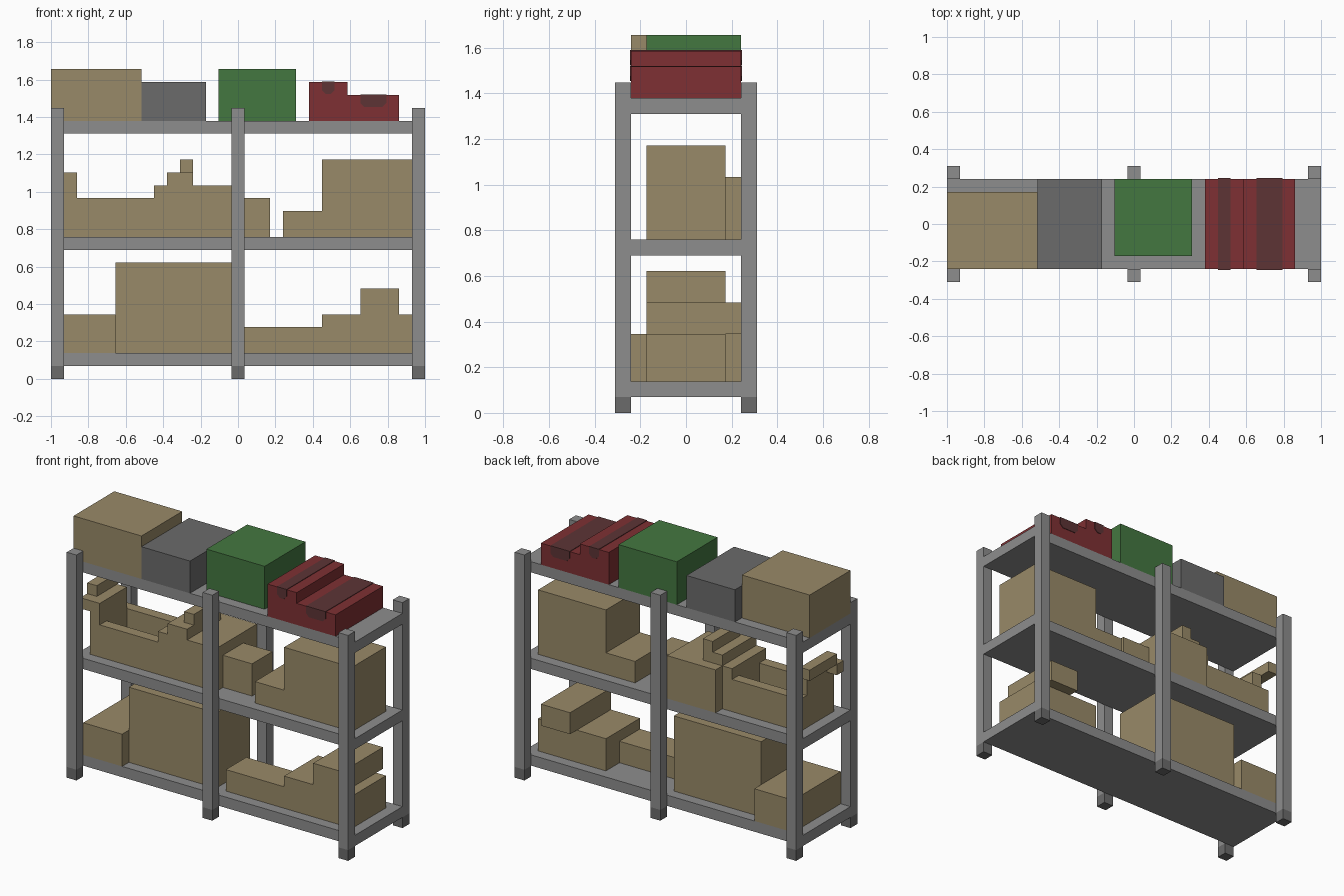
import bpy, bmesh

U = 2 / 29                      # one grid unit; the rack is 29 x 9 x 24 units
old = bpy.data.objects.get("Cube")
if old:
    bpy.data.objects.remove(old, do_unlink=True)


def material(name, rgb):
    lin = [((c / 255 + 0.055) / 1.055) ** 2.4 for c in rgb] + [1.0]
    m = bpy.data.materials.new(name)
    m.use_nodes = True
    m.diffuse_color = lin
    bsdf = next(n for n in m.node_tree.nodes if n.type == 'BSDF_PRINCIPLED')
    bsdf.inputs["Base Color"].default_value = lin
    bsdf.inputs["Roughness"].default_value = 0.9
    return m


STEEL = material("steel grey", (141, 141, 141))
DARK = material("dark grey", (107, 107, 107))
TAN = material("cardboard tan", (153, 138, 104))
GREEN = material("crate green", (68, 119, 64))
RED = material("case red", (126, 48, 51))
STRAP = material("strap brown", (93, 52, 53))


def prism(name, mat, outline, y0, y1):
    """Extrude an x-z outline (grid units) from y0 to y1."""
    bm = bmesh.new()
    verts = [bm.verts.new(((x - 14.5) * U, (y0 - 4.5) * U, z * U)) for x, z in outline]
    face = bm.faces.new(verts)
    ext = bmesh.ops.extrude_face_region(bm, geom=[face])
    moved = [v for v in ext["geom"] if isinstance(v, bmesh.types.BMVert)]
    bmesh.ops.translate(bm, verts=moved, vec=(0, (y1 - y0) * U, 0))
    bmesh.ops.recalc_face_normals(bm, faces=bm.faces)
    mesh = bpy.data.meshes.new(name)
    bm.to_mesh(mesh)
    bm.free()
    mesh.materials.append(mat)
    ob = bpy.data.objects.new(name, mesh)
    bpy.context.collection.objects.link(ob)
    return ob


def box(name, mat, x0, x1, y0, y1, z0, z1):
    return prism(name, mat, [(x0, z0), (x1, z0), (x1, z1), (x0, z1)], y0, y1)


def stepped(name, mat, base, steps, y0, y1):
    """Stepped block: steps are (x start, x end, height), left to right."""
    outline = [(steps[-1][1], base), (steps[0][0], base)]
    for a, b, h in steps:
        outline += [(a, h), (b, h)]
    return prism(name, mat, outline, y0, y1)


# Rack: six posts with dark feet, three shelves
for i, x in enumerate((0, 14, 28)):
    for side, y in (("front", 0), ("back", 8)):
        box(f"{side}_post_{i + 1}", STEEL, x, x + 1, y, y + 1, 1, 21)
        box(f"{side}_foot_{i + 1}", DARK, x, x + 1, y, y + 1, 0, 1)
for label, z in (("bottom", 1), ("middle", 10), ("top", 19)):
    box(f"{label}_shelf", STEEL, 0, 29, 1, 8, z, z + 1)

# Top shelf goods
box("top_carton", TAN, 0, 7, 1, 7, 20, 24)
box("grey_box", DARK, 7, 12, 1, 8, 20, 23)
box("green_crate", GREEN, 13, 19, 2, 8, 20, 24)
stepped("red_cases", RED, 20, [(20, 23, 23), (23, 27, 22)], 1, 8)
for i, (a, b, top) in enumerate(((21, 22, 23), (24, 26, 22))):
    low, t, c = top - 0.93, 0.05, 0.3
    prism(f"case_strap_{i + 1}", STRAP,
          [(a, low + c), (a + c, low), (b - c, low), (b, low + c), (b, top + t), (a, top + t)],
          1 - t, 8 + t)

# Middle shelf, left bay: open tray with a raised end and stacked cartons
prism("tray_front", TAN, [(1, 11), (8, 11), (8, 14), (2, 14), (2, 16), (1, 16)], 2, 3)
box("tray_back", TAN, 1, 8, 6, 7, 11, 14)
box("tray_floor", TAN, 1, 8, 3, 6, 11, 12)
box("tray_headboard", TAN, 1, 2, 3, 6, 12, 16)
box("end_bar", TAN, 0, 1, 3, 7, 16, 17)
box("end_block", TAN, 0, 1, 2, 3, 15, 16)
stepped("step_cartons", TAN, 11, [(8, 9, 15), (9, 11, 16), (11, 14, 15)], 2, 7)
box("step_top_bar", TAN, 10, 11, 3, 7, 16, 17)
box("rear_carton", TAN, 9, 14, 7, 8, 11, 15)

# Middle shelf, right bay
box("small_carton", TAN, 14, 17, 3, 6, 11, 14)
stepped("large_carton_stack", TAN, 11, [(18, 21, 13), (21, 28, 17)], 2, 7)

# Bottom shelf
box("low_carton", TAN, 1, 5, 1, 8, 2, 5)
box("big_carton", TAN, 5, 14, 2, 7, 2, 9)
box("flat_carton", TAN, 15, 21, 2, 5, 2, 4)
box("wide_carton", TAN, 21, 28, 2, 7, 2, 5)
box("stacked_carton", TAN, 24, 27, 2, 8, 5, 7)
